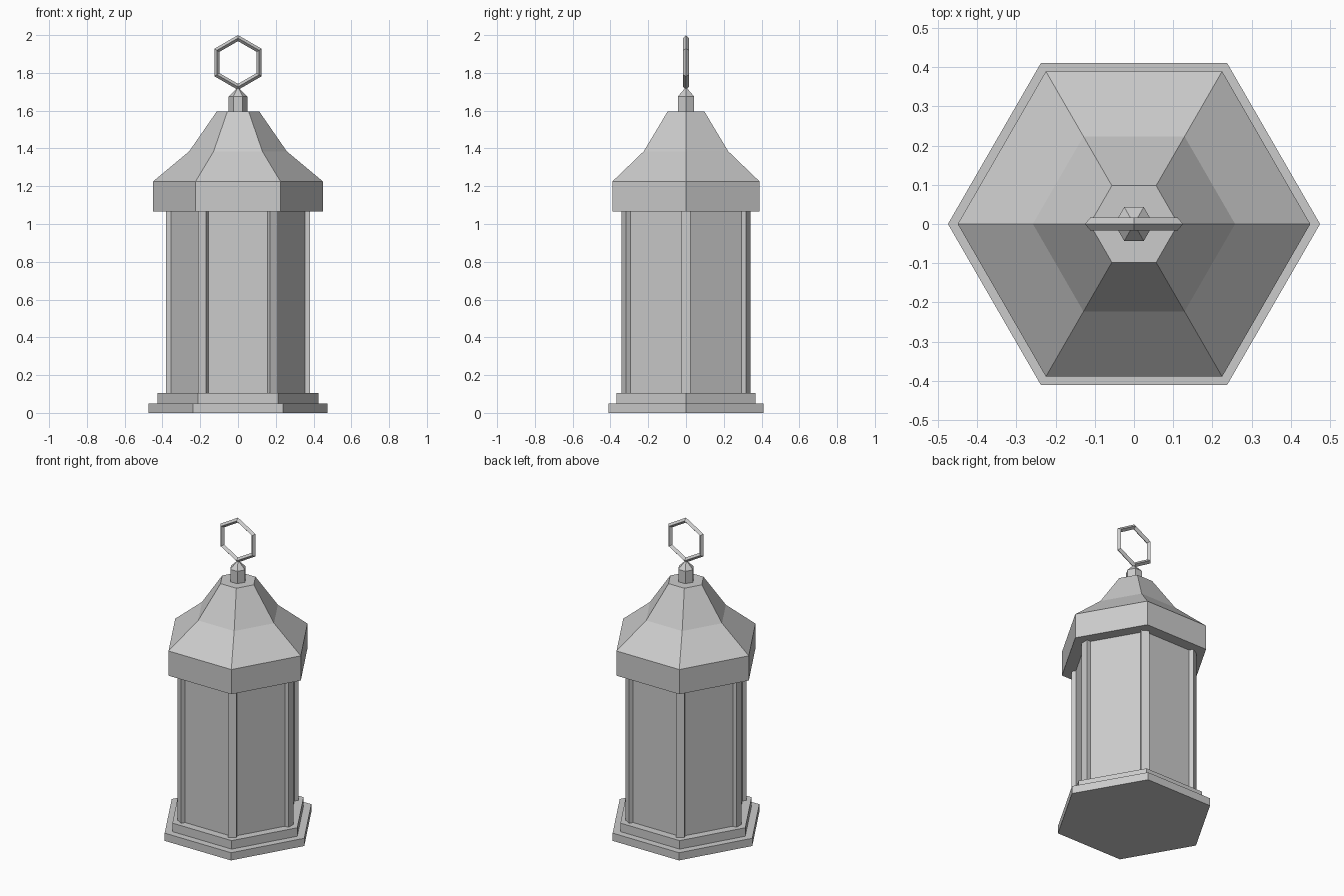
import bpy, bmesh
from math import pi, cos, sin

if "Cube" in bpy.data.objects:
    bpy.data.objects.remove(bpy.data.objects["Cube"])


def make(name, verts, faces):
    mesh = bpy.data.meshes.new(name)
    mesh.from_pydata(verts, [], faces)
    bm = bmesh.new()
    bm.from_mesh(mesh)
    bmesh.ops.recalc_face_normals(bm, faces=bm.faces)
    bm.to_mesh(mesh)
    bm.free()
    obj = bpy.data.objects.new(name, mesh)
    bpy.context.collection.objects.link(obj)
    return obj


def hex_stack(name, rings):
    """Capped six-sided solid through (radius, height) rings; radius 0 last = point."""
    verts, faces = [], []
    for r, z in rings:
        if r == 0:
            verts.append((0, 0, z))
        else:
            verts += [(r * cos(k * pi / 3), r * sin(k * pi / 3), z) for k in range(6)]
    for i in range(len(rings) - 1):
        for k in range(6):
            a, b = i * 6 + k, i * 6 + (k + 1) % 6
            faces.append((a, b, i * 6 + 6) if rings[i + 1][0] == 0 else (a, b, b + 6, a + 6))
    faces.append(tuple(range(6)))
    if rings[-1][0]:
        faces.append(tuple(range(len(verts) - 6, len(verts))))
    return make(name, verts, faces)


# Stepped base, glass body, flared roof, finial
hex_stack("base_plinth", [(0.475, 0), (0.475, 0.05)])
hex_stack("base_step", [(0.425, 0.05), (0.425, 0.105)])
hex_stack("lantern_body", [(0.368, 0.105), (0.368, 1.065)])
hex_stack("roof", [(0.45, 1.065), (0.45, 1.225), (0.258, 1.385), (0.113, 1.595)])
hex_stack("finial", [(0.05, 1.595), (0.05, 1.675), (0, 1.725)])

# Corner posts
for k in range(6):
    a = k * pi / 3
    bpy.ops.mesh.primitive_cube_add(size=1, location=(0.355 * cos(a), 0.355 * sin(a), 0.585),
                                    rotation=(0, 0, a))
    post = bpy.context.object
    post.name = f"corner_post_{k + 1}"
    post.scale = (0.05, 0.05, 0.96)

# Hanging ring: six-sided, with a low-poly section
bpy.ops.mesh.primitive_torus_add(major_segments=6, minor_segments=4, major_radius=0.129,
                                 minor_radius=0.016, location=(0, 0, 1.855),
                                 rotation=(pi / 2, pi / 6, 0))
bpy.context.object.name = "hanging_ring"
